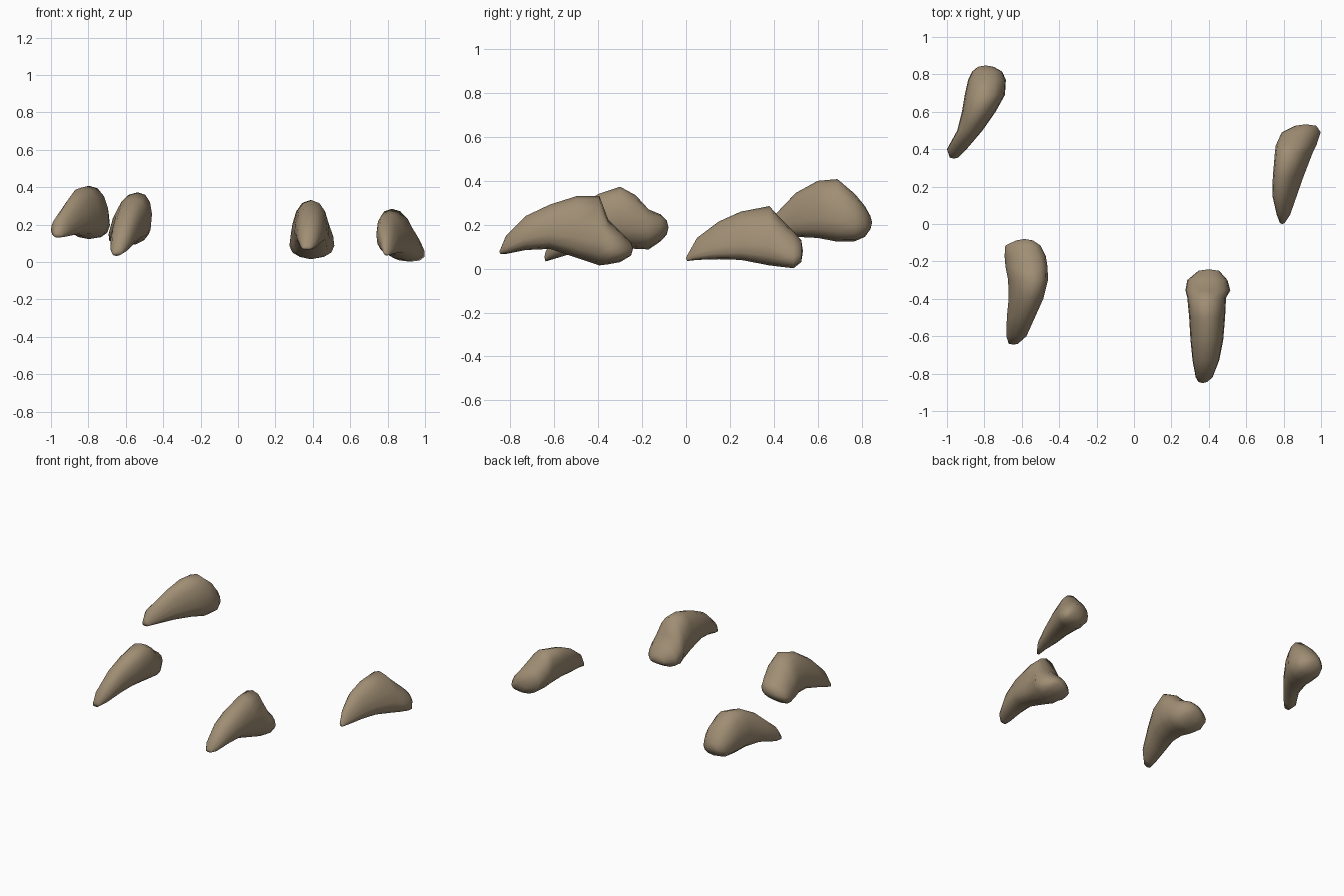
import bpy, bmesh, math

horn = bpy.data.materials.new("horn brown")
horn.diffuse_color = (0.35, 0.27, 0.175, 1)
SIDES = 14


def ring(y, xl, xr, zb, zt, lean):
    """Egg-shaped cross-section filling the given x and z limits, leaning sideways."""
    pts = []
    for i in range(SIDES):
        a = 2 * math.pi * i / SIDES + math.pi / 2
        c, s = math.cos(a), math.sin(a)
        u = math.copysign(abs(c) ** 0.85, c) * (1 - 0.12 * s) + lean * s
        v = math.copysign(abs(s) ** 0.9, s)
        pts.append((u, v))
    lo, hi = min(p[0] for p in pts), max(p[0] for p in pts)
    zw = zb + 0.44 * (zt - zb)          # widest level is a little below the middle
    out = []
    for u, v in pts:
        x = xl + (xr - xl) * (u - lo) / (hi - lo)
        z = zw + v * ((zt - zw) if v > 0 else (zw - zb))
        out.append((x, y, z))
    return out


def claw(name, lean, rows):
    """Loft a claw from rows of (y, x left, x right, z bottom, z top), tip first."""
    bm = bmesh.new()
    rings = [[bm.verts.new(p) for p in ring(*r, lean)] for r in rows]
    for a, b in zip(rings, rings[1:]):
        for i in range(SIDES):
            j = (i + 1) % SIDES
            bm.faces.new((a[i], a[j], b[j], b[i]))
    # rounded ends
    for loop, r, dy in ((rings[0], rows[0], -0.005), (rings[-1], rows[-1], 0.008)):
        pole = bm.verts.new((sum(r[1:3]) / 2, r[0] + dy, sum(r[3:5]) / 2))
        for i in range(SIDES):
            bm.faces.new((loop[i], loop[(i + 1) % SIDES], pole))
    bmesh.ops.recalc_face_normals(bm, faces=bm.faces)
    for f in bm.faces:
        f.smooth = True
    me = bpy.data.meshes.new(name)
    bm.to_mesh(me)
    bm.free()
    me.materials.append(horn)
    ob = bpy.data.objects.new(name, me)
    bpy.context.collection.objects.link(ob)


claw("claw_back_left", 0.0, [
    (0.355, -0.985, -0.94, 0.13, 0.17),
    (0.40, -1.0, -0.895, 0.132, 0.24),
    (0.50, -0.945, -0.81, 0.145, 0.345),
    (0.60, -0.92, -0.74, 0.14, 0.40),
    (0.69, -0.905, -0.69, 0.123, 0.408),
    (0.77, -0.887, -0.685, 0.125, 0.34),
    (0.815, -0.865, -0.705, 0.145, 0.285),
    (0.84, -0.835, -0.75, 0.18, 0.24)])

claw("claw_back_right", -0.3, [
    (0.005, 0.78, 0.805, 0.035, 0.06),
    (0.05, 0.763, 0.835, 0.04, 0.14),
    (0.15, 0.74, 0.87, 0.043, 0.215),
    (0.25, 0.742, 0.905, 0.04, 0.26),
    (0.38, 0.753, 0.955, 0.015, 0.285),
    (0.42, 0.758, 0.975, 0.01, 0.24),
    (0.49, 0.79, 0.998, 0.002, 0.17),
    (0.525, 0.86, 0.975, 0.03, 0.13)])

claw("claw_front_left", 0.25, [
    (-0.64, -0.67, -0.62, 0.033, 0.075),
    (-0.60, -0.682, -0.575, 0.045, 0.165),
    (-0.50, -0.68, -0.53, 0.075, 0.27),
    (-0.40, -0.67, -0.485, 0.10, 0.34),
    (-0.30, -0.673, -0.46, 0.10, 0.373),
    (-0.23, -0.687, -0.462, 0.09, 0.335),
    (-0.17, -0.692, -0.472, 0.088, 0.27),
    (-0.115, -0.688, -0.50, 0.125, 0.247),
    (-0.088, -0.63, -0.54, 0.155, 0.22)])

claw("claw_front_right", 0.0, [
    (-0.845, 0.345, 0.39, 0.066, 0.09),
    (-0.82, 0.33, 0.42, 0.067, 0.15),
    (-0.73, 0.313, 0.455, 0.085, 0.24),
    (-0.62, 0.302, 0.477, 0.09, 0.292),
    (-0.50, 0.295, 0.487, 0.05, 0.33),
    (-0.395, 0.285, 0.492, 0.015, 0.332),
    (-0.355, 0.275, 0.515, 0.02, 0.225),
    (-0.30, 0.285, 0.50, 0.03, 0.17),
    (-0.25, 0.345, 0.455, 0.06, 0.12)])
